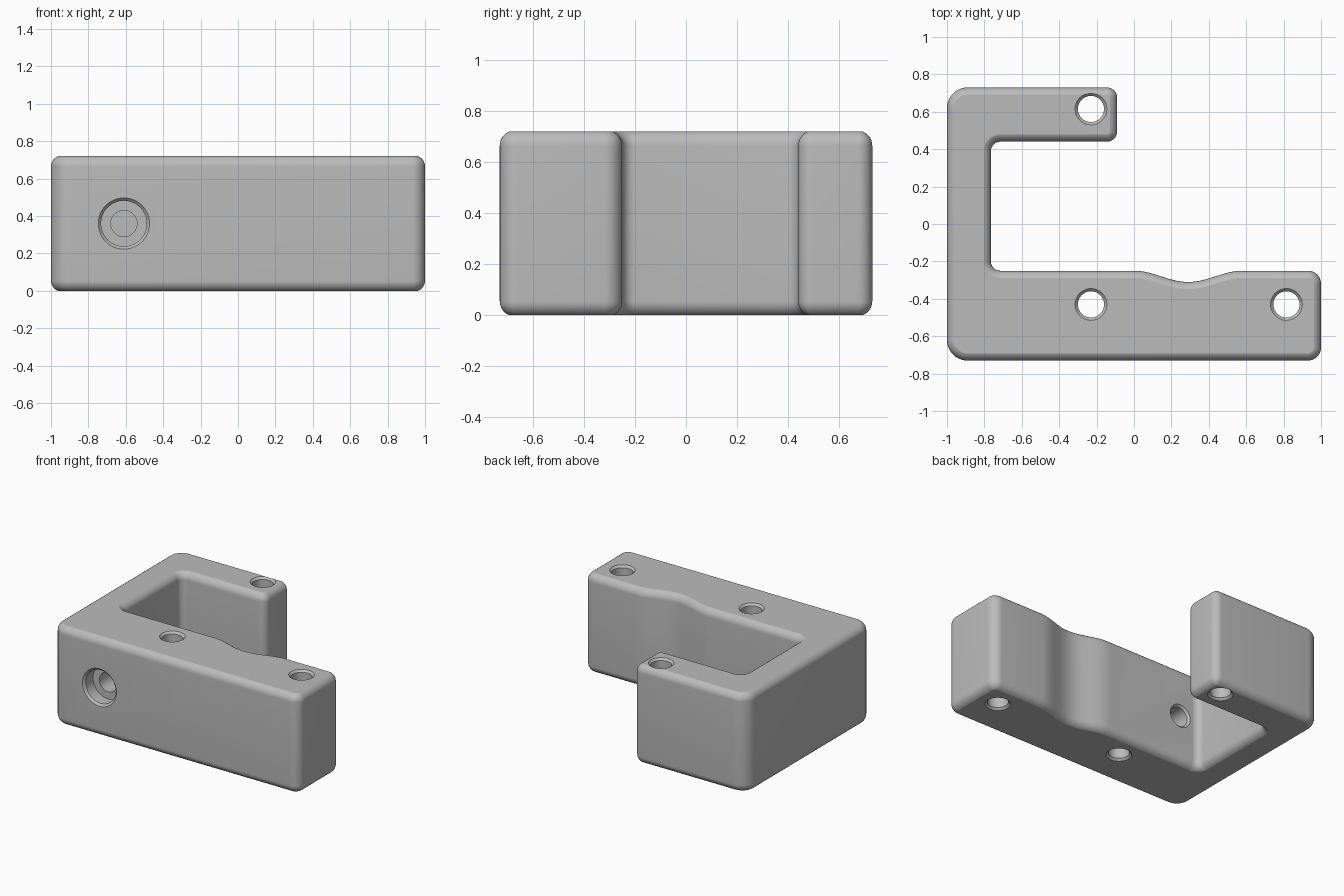
import bpy, bmesh
from math import cos, sin, pi, radians
from mathutils import Matrix, Vector

if "Cube" in bpy.data.objects:
    bpy.data.objects.remove(bpy.data.objects["Cube"])

HEIGHT = 0.72
MID = HEIGHT / 2

grey = bpy.data.materials.new("plain grey")
grey.use_nodes = True
colour = (0.5, 0.5, 0.5, 1)
grey.diffuse_color = colour
grey.node_tree.nodes["Principled BSDF"].inputs["Base Color"].default_value = colour


def loft(bm, rings):
    """Skin a stack of equal rings and cap both ends."""
    loops = [[bm.verts.new(p) for p in ring] for ring in rings]
    n = len(loops[0])
    for low, high in zip(loops, loops[1:]):
        for i in range(n):
            j = (i + 1) % n
            bm.faces.new((low[i], low[j], high[j], high[i]))
    bm.faces.new(loops[0][::-1])
    bm.faces.new(loops[-1])


def finish(bm, name):
    bmesh.ops.recalc_face_normals(bm, faces=bm.faces)
    mesh = bpy.data.meshes.new(name)
    bm.to_mesh(mesh)
    bm.free()
    mesh.materials.append(grey)
    obj = bpy.data.objects.new(name, mesh)
    bpy.context.collection.objects.link(obj)
    return obj


def corner(x, y, r, start, turn=1, steps=10):
    """Rounded corner as (point, outward normal) pairs; turn -1 is an inside corner."""
    first, last = radians(start), radians(start + 90 * turn)
    mid = (first + last) / 2
    centre = Vector((x, y)) - r * Vector((cos(mid), sin(mid))) * 2 ** 0.5
    out = []
    for i in range(steps + 1):
        a = first + (last - first) * i / steps
        d = Vector((cos(a), sin(a)))
        out.append((centre + r * d, d * turn))
    return out


def finger_dip(x0, x1, y, depth, steps=28):
    """Shallow wave in the inner wall, running toward -x."""
    out = []
    for i in range(steps + 1):
        t = i / steps
        slope = -depth * pi / (x1 - x0) * sin(2 * pi * t)
        point = Vector((x1 + (x0 - x1) * t, y - depth * (1 - cos(2 * pi * t)) / 2))
        out.append((point, Vector((slope * -1, 1)).normalized() if t <= 0 or t >= 1
                    else Vector((slope, 1)).normalized() * 1))
    # wave is mirrored about its centre, so fix the normal's x sign from the neighbours
    for i in range(1, steps):
        d = out[i + 1][0] - out[i - 1][0]
        out[i] = (out[i][0], Vector((d.y, -d.x)).normalized())
    return out


# Hooked bracket outline, counter-clockwise
outline = (corner(-1, -0.73, 0.11, 180) + corner(1, -0.73, 0.07, 270)
           + corner(1, -0.25, 0.07, 0) + finger_dip(0, 0.58, -0.25, 0.06)
           + corner(-0.765, -0.25, 0.05, 270, -1) + corner(-0.765, 0.44, 0.05, 180, -1)
           + corner(-0.09, 0.44, 0.055, 270) + corner(-0.09, 0.73, 0.055, 0)
           + corner(-1, 0.73, 0.11, 90))

# Rounded rim: an arc leaving the wall smoothly and meeting the flat face at a crease
R, SWEEP, STEPS = 0.059, radians(69), 8
rim = [(R * (1 - cos(SWEEP * i / STEPS)), R * (sin(SWEEP) - sin(SWEEP * i / STEPS)))
       for i in range(STEPS + 1)]
layers = [(d, z) for d, z in reversed(rim)] + [(d, HEIGHT - z) for d, z in rim]
bm = bmesh.new()
loft(bm, [[(*(p - n * d), z) for p, n in outline] for d, z in layers])
bracket = finish(bm, "bracket_body")


def lathe(bm, profile, matrix, sides=48):
    loft(bm, [[matrix @ Vector((r * cos(2 * pi * i / sides), r * sin(2 * pi * i / sides), h))
               for i in range(sides)] for r, h in profile])


# Three through holes with chamfered mouths, plus the counterbored front hole
cut = bmesh.new()
bore = [(0.105, -0.02), (0.07, 0.015), (0.07, HEIGHT - 0.015), (0.105, HEIGHT + 0.02)]
for x, y in ((-0.23, 0.615), (-0.23, -0.43), (0.815, -0.43)):
    lathe(cut, bore, Matrix.Translation((x, y, 0)))
front = Matrix.Translation((-0.61, -0.73, MID)) @ Matrix.Rotation(-pi / 2, 4, "X")
lathe(cut, [(0.157, -0.02), (0.122, 0.015), (0.122, 0.1), (0.07, 0.1),
            (0.07, 0.465), (0.105, 0.5)], front)
cutter = finish(cut, "hole_cutter")
cutter.hide_render = True

boolean = bracket.modifiers.new("holes", "BOOLEAN")
boolean.operation = "DIFFERENCE"
boolean.solver = "EXACT"
boolean.object = cutter
bpy.context.view_layer.objects.active = bracket
bracket.select_set(True)
bpy.ops.object.modifier_apply(modifier="holes")
bpy.data.objects.remove(cutter)
bpy.ops.object.shade_smooth_by_angle(angle=radians(16))
